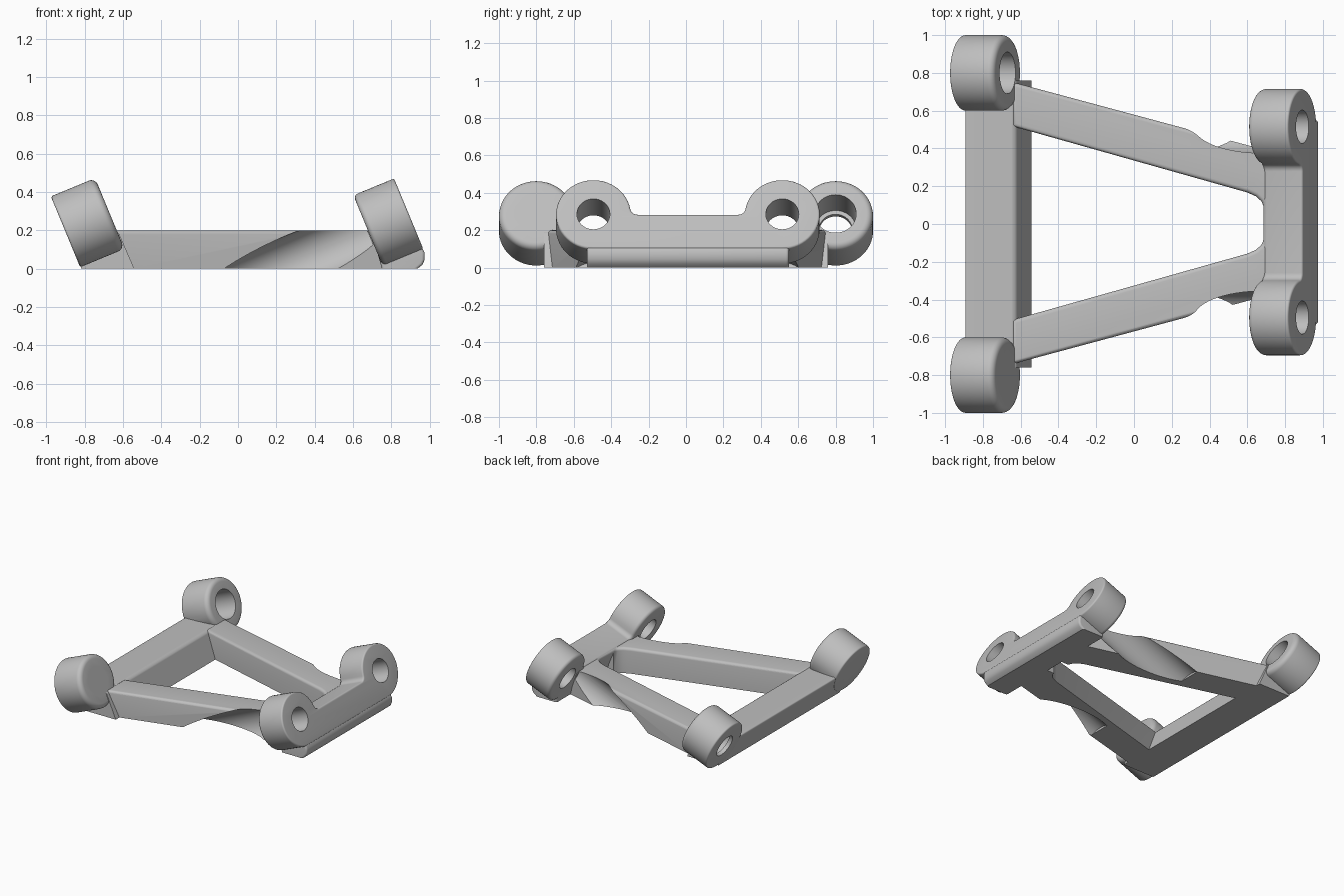
import bpy, bmesh, math
from mathutils import Matrix, Vector

cube = bpy.data.objects.get("Cube")
if cube:
    bpy.data.objects.remove(cube, do_unlink=True)

grey = bpy.data.materials.new("light grey")
grey.use_nodes = True
grey.diffuse_color = (0.52, 0.52, 0.52, 1)
grey.node_tree.nodes["Principled BSDF"].inputs["Base Color"].default_value = grey.diffuse_color

TILT = math.radians(22.5)
AXIS = Vector((math.cos(TILT), 0, math.sin(TILT)))    # direction of the bores
RISE = Vector((-math.sin(TILT), 0, math.cos(TILT)))   # up along the tilted faces
X, Y, Z = Vector((1, 0, 0)), Vector((0, 1, 0)), Vector((0, 0, 1))


def frame(u, v, w, origin=(0, 0, 0)):
    m = Matrix((u, v, w)).transposed().to_4x4()
    m.translation = Vector(origin)
    return m


def tilted(x, y, z):
    return frame(Y, RISE, AXIS, (x, y, z))


SIDEWAYS = frame(X, Z, -Y)
FLAT = frame(X, Y, Z)


def arc(cx, cy, r, a0, a1, n):
    angles = [math.radians(a0 + (a1 - a0) * i / n) for i in range(n + 1)]
    return [(cx + r * math.cos(a), cy + r * math.sin(a)) for a in angles]


def circle(r, n=64):
    return arc(0, 0, r, 0, 360, n)[:-1]


def solid(name, pts, place, d0, d1, r0=0, r1=0, side=0):
    """Extrude a closed outline from d0 to d1, rounding either end and the sides."""
    bm = bmesh.new()
    face = bm.faces.new([bm.verts.new((p[0], p[1], d0)) for p in pts])
    new = bmesh.ops.extrude_face_region(bm, geom=[face], use_keep_orig=True)["geom"]
    for v in new:
        if isinstance(v, bmesh.types.BMVert):
            v.co.z = d1
    bmesh.ops.recalc_face_normals(bm, faces=bm.faces)

    def round_edges(test, width):
        if width:
            bmesh.ops.bevel(bm, geom=[e for e in bm.edges if test(e)], offset=width,
                            offset_type='OFFSET', segments=5, profile=0.5,
                            affect='EDGES', clamp_overlap=False)

    round_edges(lambda e: abs(e.verts[0].co.z - e.verts[1].co.z) > 1e-4, side)
    for d, r in ((d0, r0), (d1, r1)):
        round_edges(lambda e: all(abs(v.co.z - d) < 1e-4 for v in e.verts), r)
    bm.transform(place)
    bmesh.ops.recalc_face_normals(bm, faces=bm.faces)
    mesh = bpy.data.meshes.new(name)
    bm.to_mesh(mesh)
    bm.free()
    mesh.materials.append(grey)
    ob = bpy.data.objects.new(name, mesh)
    bpy.context.collection.objects.link(ob)
    return ob


def combine(target, tool, operation):
    mod = target.modifiers.new(operation.lower(), 'BOOLEAN')
    mod.operation, mod.object, mod.solver = operation, tool, 'EXACT'
    bpy.context.view_layer.objects.active = target
    bpy.ops.object.modifier_apply(modifier=mod.name)
    bpy.data.objects.remove(tool, do_unlink=True)


# Wide cross bar
frame_body = solid("mounting_frame", [(-0.52, -0.05), (-0.627, 0.197), (-0.899, 0.197), (-0.797, -0.05)],
                   SIDEWAYS, -0.76, 0.76, side=0.02)
parts, cutters = [], []

# Narrow plate: two eyes joined by a web with filleted corners
R, F, C, SHIFT = 0.2, 0.04, 0.505, 0.01
reach = math.sqrt((R + F) ** 2 - F ** 2)
lean = math.degrees(math.atan2(F, reach))
half = arc(C, 0, R, -90, 180 - lean, 40) + arc(C - reach, F, F, -lean, -90, 8)[1:]
outline = half + [(-p, v) for p, v in reversed(half)]
plate_x, plate_z, plate_d = 0.785, 0.242, 0.115
parts.append(solid("eye_plate", outline, tilted(plate_x, SHIFT, plate_z),
                   -plate_d, plate_d, 0.025, 0.012))

# Foot under the plate
foot = [(0.765, -0.05), (0.723, 0.1), (0.945, 0.14), (0.974, 0.085), (0.974, 0.045), (0.963, 0.02), (0.935, -0.002), (0.93, -0.05)]
parts.append(solid("plate_foot", foot, SIDEWAYS, -0.54 - SHIFT, 0.54 - SHIFT, 0.015, 0.015))

for s in (1, -1):
    # Eye on each end of the wide bar
    eye = tilted(-0.785, s * 0.8, 0.24)
    parts.append(solid("bar_eye", circle(R), eye, -0.125, 0.125, 0.012, 0.035))
    cutters.append(solid("bar_bore", circle(0.11), eye, -0.095, 0.25))
    cutters.append(solid("bar_lip_bore", circle(0.088), eye, -0.3, 0))

    # Converging arm
    arm = [(-0.645, 0.747), (0.78, 0.364), (0.78, 0.08), (0.69, 0.08),
           (0.675, 0.115), (0.645, 0.142), (0.6, 0.162), (-0.645, 0.513)]
    parts.append(solid("arm", [(x, s * y + SHIFT / 2) for x, y in arm], FLAT, -0.05, 0.2, 0, 0.022))

    # Plate bore and the access groove it leaves in the arm
    bore = tilted(plate_x, SHIFT + s * C, plate_z)
    cutters.append(solid("plate_bore", circle(0.088), bore, -0.4, 0.4))
    cutters.append(solid("access_groove", circle(0.14), bore, -0.9, -plate_d - 0.004))

# Flat underside
cutters.append(solid("floor_cut", [(-2, -2), (2, -2), (2, 2), (-2, 2)], FLAT, -1, 0))

for part in parts:
    combine(frame_body, part, 'UNION')
for cutter in cutters:
    combine(frame_body, cutter, 'DIFFERENCE')

bpy.ops.object.select_all(action='DESELECT')
frame_body.select_set(True)
bpy.context.view_layer.objects.active = frame_body
bpy.ops.object.shade_smooth_by_angle(angle=math.radians(32))
